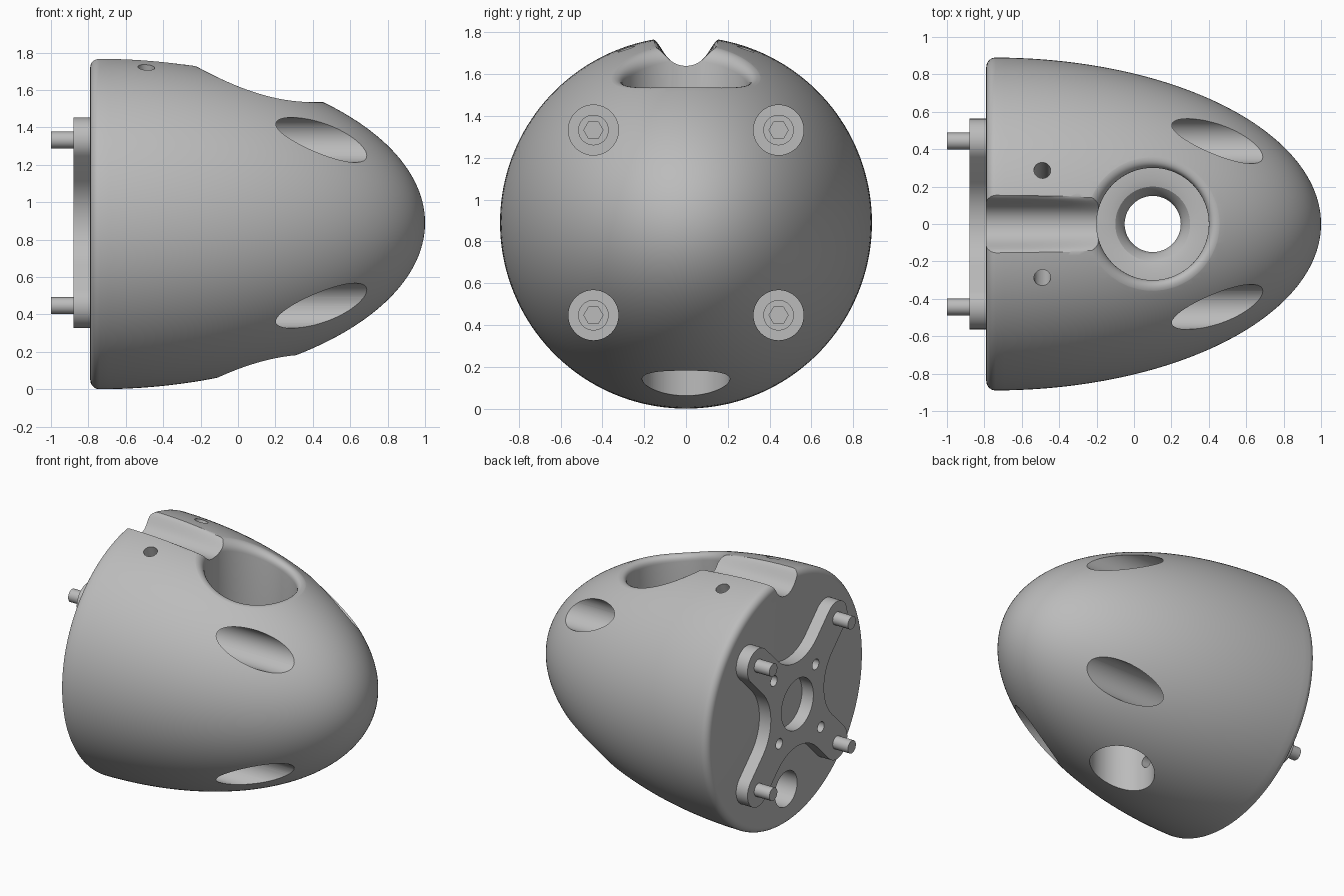
import bpy, bmesh, math
from math import sin, cos, pi, sqrt
from mathutils import Vector

if "Cube" in bpy.data.objects:
    bpy.data.objects.remove(bpy.data.objects["Cube"])

AXIS = 0.89      # height of the centre line, also the largest radius
BACK = -0.79     # flat rear face
BOLTS = [(y, AXIS + z) for y in (-0.443, 0.443) for z in (-0.443, 0.443)]

grey = bpy.data.materials.new("light grey")
grey.use_nodes = True
grey.diffuse_color = (0.5, 0.5, 0.5, 1)
grey.node_tree.nodes["Principled BSDF"].inputs["Base Color"].default_value = (0.5, 0.5, 0.5, 1)


def finish(bm, name):
    bmesh.ops.recalc_face_normals(bm, faces=bm.faces)
    mesh = bpy.data.meshes.new(name)
    bm.to_mesh(mesh)
    bm.free()
    mesh.materials.append(grey)
    obj = bpy.data.objects.new(name, mesh)
    bpy.context.collection.objects.link(obj)
    return obj


def loft(rings, name, wrap=True):
    """Skin equal-length closed rings and cap both ends."""
    bm = bmesh.new()
    loops = [[bm.verts.new(p) for p in ring] for ring in rings]
    n = len(loops[0])
    for a, b in zip(loops, loops[1:]):
        for i in range(n):
            bm.faces.new((a[i], a[(i + 1) % n], b[(i + 1) % n], b[i]))
    bm.faces.new(loops[0])
    bm.faces.new(loops[-1])
    return finish(bm, name)


def rod(start, end, radius, name, sides=48):
    start, end = Vector(start), Vector(end)
    turn = (end - start).to_track_quat('Z', 'Y')
    rings = [[p + turn @ Vector((radius * cos(2 * pi * i / sides), radius * sin(2 * pi * i / sides), 0))
              for i in range(sides)] for p in (start, end)]
    return loft(rings, name)


def cut(obj, cutters):
    bpy.context.view_layer.objects.active = obj
    for c in cutters:
        mod = obj.modifiers.new("cut", 'BOOLEAN')
        mod.operation, mod.solver, mod.object = 'DIFFERENCE', 'EXACT', c
        bpy.ops.object.modifier_apply(modifier=mod.name)
        bpy.data.objects.remove(c)


def smooth(obj):
    bpy.ops.object.select_all(action='DESELECT')
    obj.select_set(True)
    bpy.context.view_layer.objects.active = obj
    bpy.ops.object.shade_smooth_by_angle(angle=math.radians(30))


def radius_at(x):
    t = max(0, (x + 0.75) / 1.75)
    return AXIS * sqrt(max(0, 1 - t * t))


def top_at(x, y):
    return AXIS + sqrt(max(0, radius_at(x) ** 2 - y * y))


# Nose shell: half ellipse with a rounded rear edge, turned about x
profile = [(BACK + 0.05 * (1 - sin(a)), AXIS - 0.05 * (1 - cos(a)))
           for a in [pi / 2 * (1 - i / 6) for i in range(7)]]
profile += [(-0.75 + 1.75 * sin(a), AXIS * cos(a)) for a in [pi / 2 * i / 48 for i in range(1, 48)]]
profile += [(0.9998, 0.012)]
SEG = 160
shell = loft([[(x, r * cos(2 * pi * i / SEG), AXIS + r * sin(2 * pi * i / SEG)) for i in range(SEG)]
              for x, r in profile], "nose_shell")

# Vertical stepped bore with a rolled upper rim
BX, LIP = 0.1, 0.07
steps = [(0.21, -0.2), (0.21, 0.5), (0.15, 0.5), (0.15, 1.1), (0.165, 1.155),
         (0.2, 1.19), (0.24, 1.2), (0.3, 1.2)]
angles = [2 * pi * i / 96 for i in range(96)]
bore = [[(BX + r * cos(a), r * sin(a), z) for a in angles] for r, z in steps]
for k in range(9):
    u = pi / 2 * k / 8
    r = 0.3 + LIP * (1 - cos(u))
    bore.append([(BX + r * cos(a), r * sin(a),
                  top_at(BX + r * cos(a), r * sin(a)) - LIP * (1 - sin(u)) + 0.001) for a in angles])
r = 0.3 + LIP
bore.append([(BX + r * cos(a), r * sin(a), 2.2) for a in angles])
bore = loft(bore, "bore_cutter")


# Rounded channel from the rear face into the bore
def channel_z(x, y, blend=0.07):
    floor = 1.64 + 4 * y ** 2 + 150 * y ** 4
    top = top_at(x, y)
    if floor - top > blend:
        return floor - blend
    h = max(blend - abs(floor - top), 0) / blend
    return min(floor, top) - h * h * blend / 4


channel = []
for i in range(25):
    x = -0.95 + 1.05 * i / 24
    ys = [-0.24 + 0.48 * j / 48 for j in range(49)]
    channel.append([(x, y, channel_z(x, y)) for y in ys] + [(x, 0.24, 2.4), (x, -0.24, 2.4)])
channel = loft(channel, "channel_cutter")

# Bolt pockets, radial screw holes and the rear cable hole
holes = [rod((-0.6, y, z), (1.3, y, z), 0.12, "pocket_cutter", 64) for y, z in BOLTS]
for s in (-1, 1):
    lean = math.atan2(0.29, 0.84)
    holes.append(rod((-0.49, s * 0.55 * sin(lean), AXIS + 0.55 * cos(lean)),
                     (-0.49, s * sin(lean), AXIS + cos(lean)), 0.045, "screw_cutter", 32))
holes.append(rod((-1, 0, 0.26), (-0.35, 0, 0.26), 0.125, "cable_cutter"))
holes.append(rod((-0.4, 0, 0.26), (0.05, 0, 0.26), 0.045, "wire_cutter", 32))
cut(shell, [bore, channel] + holes)
smooth(shell)

# Cross-shaped motor plate: rounded arm ends joined by concave arcs
outline = []
for q in range(4):
    quarter = [(0.443 + 0.12 * cos(a), 0.443 + 0.12 * sin(a))
               for a in [-pi / 4 + pi * i / 16 for i in range(17)]]
    quarter += [(0.314 * cos(a), 0.614 + 0.314 * sin(a))
                for a in [-pi / 4 - pi / 2 * i / 16 for i in range(17)]]
    c, s = cos(q * pi / 2), sin(q * pi / 2)
    outline += [(c * u - s * v, s * u + c * v) for u, v in quarter]
plate = loft([[(x, u, AXIS + v) for u, v in outline] for x in (-0.88, BACK)], "motor_plate")
plate_holes = [rod((-1, 0, AXIS), (-0.7, 0, AXIS), 0.18, "centre_cutter", 64)]
for u, v in ((0.265, 0.265), (-0.265, -0.265), (0.205, -0.205), (-0.205, 0.205)):
    plate_holes.append(rod((-1, u, AXIS + v), (-0.7, u, AXIS + v), 0.037, "mount_cutter", 32))
cut(plate, plate_holes)
smooth(plate)

# Socket bolts
for y, z in BOLTS:
    side = ("left" if y > 0 else "right") + ("_upper" if z > AXIS else "_lower")
    shank = rod((-1, y, z), (-0.58, y, z), 0.045, "bolt_shank_" + side)
    head = rod((-0.6, y, z), (-0.5, y, z), 0.073, "bolt_head_" + side)
    cut(head, [rod((-0.55, y, z), (-0.4, y, z), 0.046, "hex_cutter", 6)])
    smooth(shank)
    smooth(head)
